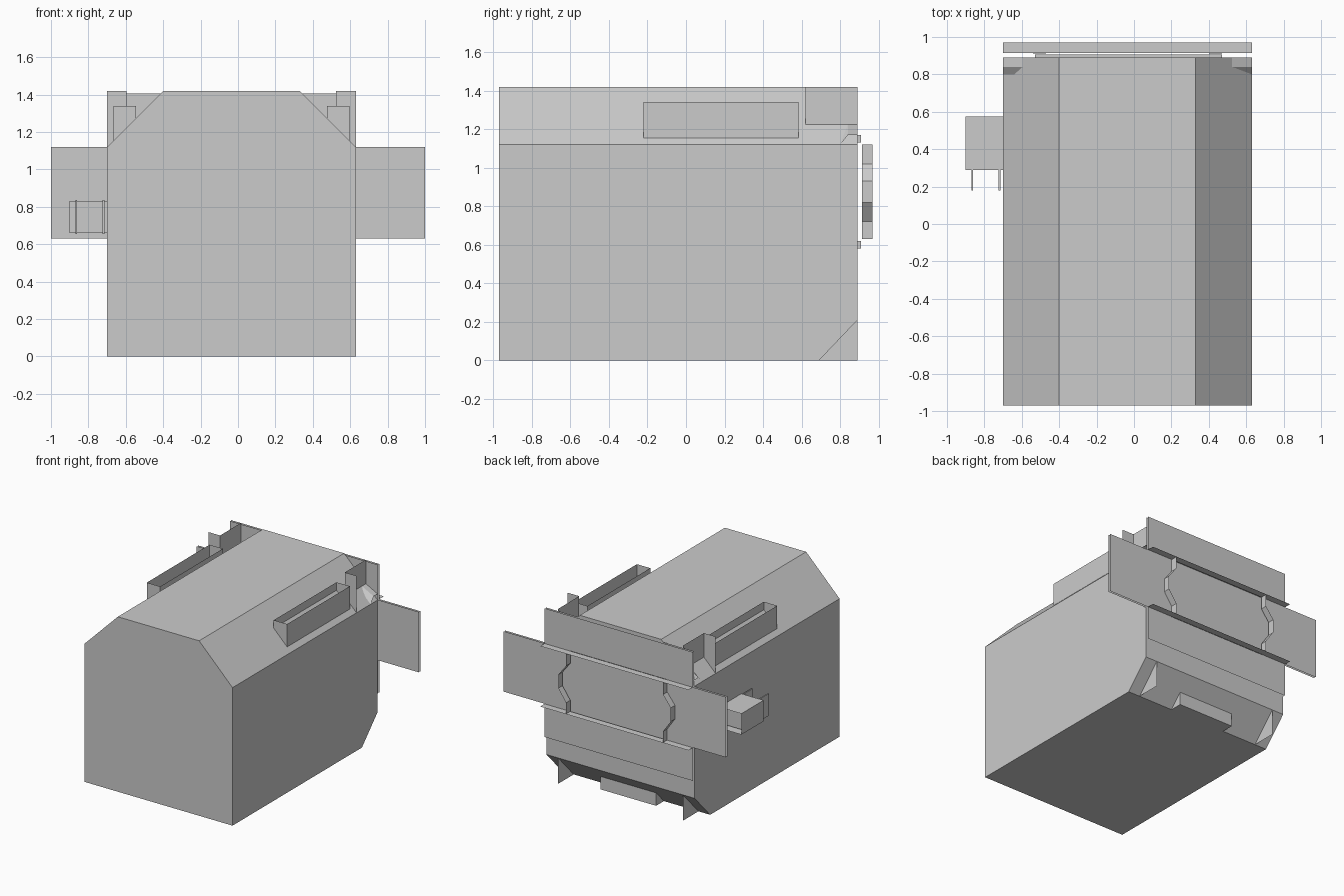
import bpy, bmesh
from mathutils import Vector

if "Cube" in bpy.data.objects:
    bpy.data.objects.remove(bpy.data.objects["Cube"])

CX = -0.035                      # symmetry plane of the hull


def mesh(name, verts, faces):
    me = bpy.data.meshes.new(name)
    me.from_pydata([tuple(v) for v in verts], [], faces)
    ob = bpy.data.objects.new(name, me)
    bpy.context.collection.objects.link(ob)
    return ob


def flip(pts):
    return [(2 * CX - x, y, z) for x, y, z in pts]


def sheet(name, pts, mirrored=False):
    mesh(name, pts, [tuple(range(len(pts)))])
    if mirrored:
        mesh(name + "_mirror", flip(pts), [tuple(reversed(range(len(pts))))])


def sweep(name, pts, offset, closed=False, caps=False, mirrored=False):
    """Extrude a point path along an offset into a strip, tube or solid."""
    n = len(pts)
    verts = [Vector(p) for p in pts] + [Vector(p) + Vector(offset) for p in pts]
    faces = [(i, (i + 1) % n, (i + 1) % n + n, i + n) for i in range(n if closed else n - 1)]
    if caps:
        faces += [tuple(reversed(range(n))), tuple(range(n, 2 * n))]
    obs = [mesh(name, verts, faces)]
    if mirrored:
        obs.append(mesh(name + "_mirror", flip(verts), [f[::-1] for f in faces]))
    for ob in obs:
        bm = bmesh.new()
        bm.from_mesh(ob.data)
        bmesh.ops.recalc_face_normals(bm, faces=bm.faces)
        bm.to_mesh(ob.data)
        bm.free()
    return obs[0]


def box(name, x0, x1, y0, y1, z0, z1):
    return sweep(name, [(x0, y0, z0), (x1, y0, z0), (x1, y0, z1), (x0, y0, z1)],
                 (0, y1 - y0, 0), True, True)


def back_plate(name, x0, x1, z0, z1, y):
    sheet(name, [(x1, y, z0), (x0, y, z0), (x0, y, z1), (x1, y, z1)])


# Hull: bevelled-roof prism with the lower rear edge cut off
hull = sweep("hull", [(-.70, -.97, 0), (.63, -.97, 0), (.63, -.97, 1.12), (.33, -.97, 1.42),
                      (-.40, -.97, 1.42), (-.70, -.97, 1.12)], (0, 1.86, 0), True, True)
bm = bmesh.new()
bm.from_mesh(hull.data)
cut = bmesh.ops.bisect_plane(bm, geom=bm.verts[:] + bm.edges[:] + bm.faces[:],
                             plane_co=(0, .69, 0), plane_no=(0, .21, -.20), clear_outer=True)
bmesh.ops.holes_fill(bm, edges=[e for e in cut["geom_cut"] if isinstance(e, bmesh.types.BMEdge)])
bmesh.ops.recalc_face_normals(bm, faces=bm.faces)
bm.to_mesh(hull.data)
bm.free()

# Rear panels above and below the doors, and the open sliding doors (paired thin sheets)
for i, y in enumerate((.895, .912)):
    back_plate(f"upper_rear_panel_{i}", -.70, .63, 1.12, 1.405, y)
    back_plate(f"lower_rear_panel_{i}", -.70, .63, .36, .63, y)
    for side in (1, -1):
        xin, mid, xout = (.40, .47, 1.0) if side == 1 else (-.47, -.54, -1.0)
        edge = [(xin, .63), (xin, .72), (mid, .82), (mid, .93), (xin, 1.02), (xin, 1.12)]
        pts = [(x, y, z) for x, z in edge] + [(xout, y, 1.12), (xout, y, .63)]
        sheet(f"sliding_door_{i}_{side}", pts if side == 1 else pts[::-1])

# Stepped door edges and horizontal door guides standing out from the rear
sweep("door_edge", [(.40, .912, .63), (.40, .912, .72), (.47, .912, .82), (.47, .912, .93),
                    (.40, .912, 1.02), (.40, .912, 1.12)], (0, .055, 0), mirrored=True)
for n, z in (("upper", 1.12), ("lower", .63)):
    sheet(n + "_door_guide", [(-.70, .914, z), (.63, .914, z), (.63, .97, z), (-.70, .97, z)])
box("upper_door_lip", -.53, .47, .89, .907, 1.13, 1.17)
box("lower_door_lip", -.53, .47, .89, .907, .58, .62)

# Open roof racks: four thin walls standing on the roof bevel
rack_low = [(.595, -.22, 1.155), (.595, .585, 1.155), (.475, .585, 1.275), (.475, -.22, 1.275)]
rack = rack_low + [(x, y, 1.34) for x, y, z in rack_low]
rack_faces = [(i, (i + 1) % 4, (i + 1) % 4 + 4, i + 4) for i in range(4)]
mesh("roof_rack", rack, rack_faces)
mesh("roof_rack_mirror", flip(rack), [f[::-1] for f in rack_faces])

# Corner shields at the rear of the roof: inner wall plus front plate
sheet("corner_wall", [(.525, .62, 1.225), (.525, .89, 1.225), (.525, .89, 1.42), (.525, .62, 1.42)], True)
sheet("corner_front", [(.525, .62, 1.225), (.63, .62, 1.12), (.63, .62, 1.42), (.525, .62, 1.42)], True)

# Small blocks behind the corner shields
block = [(.525, .84, 1.225), (.63, .84, 1.17), (.63, .89, 1.17), (.525, .89, 1.225),
         (.57, .80, 1.18), (.63, .80, 1.12)]
block_faces = [(0, 1, 2, 3), (0, 4, 5, 1)]
mesh("corner_block", block, block_faces)
mesh("corner_block_mirror", flip(block), [f[::-1] for f in block_faces])

# Side pod: open-backed case with a recessed panel and two forward fins
sweep("side_pod_case", [(-.90, .29, .66), (-.70, .29, .66), (-.70, .29, .83), (-.90, .29, .83)],
      (0, .285, 0), True)
box("side_pod_recess", -.89, -.71, .29, .52, .67, .82)
sheet("side_pod_front", [(-.90, .29, .66), (-.70, .29, .66), (-.70, .29, .83), (-.90, .29, .83)])
for n, x in (("outer", -.87), ("inner", -.725)):
    box(n + "_pod_fin", x, x + .01, .18, .29, .655, .835)

# Triangular fins and central step under the rear
sheet("rear_fin", [(.525, .69, 0), (.525, .89, 0), (.525, .89, .21)], True)
sweep("rear_step", [(CX - .25, .69, 0), (CX - .25, .79, 0), (CX - .25, .79, .105)],
      (.50, 0, 0), True, True)
